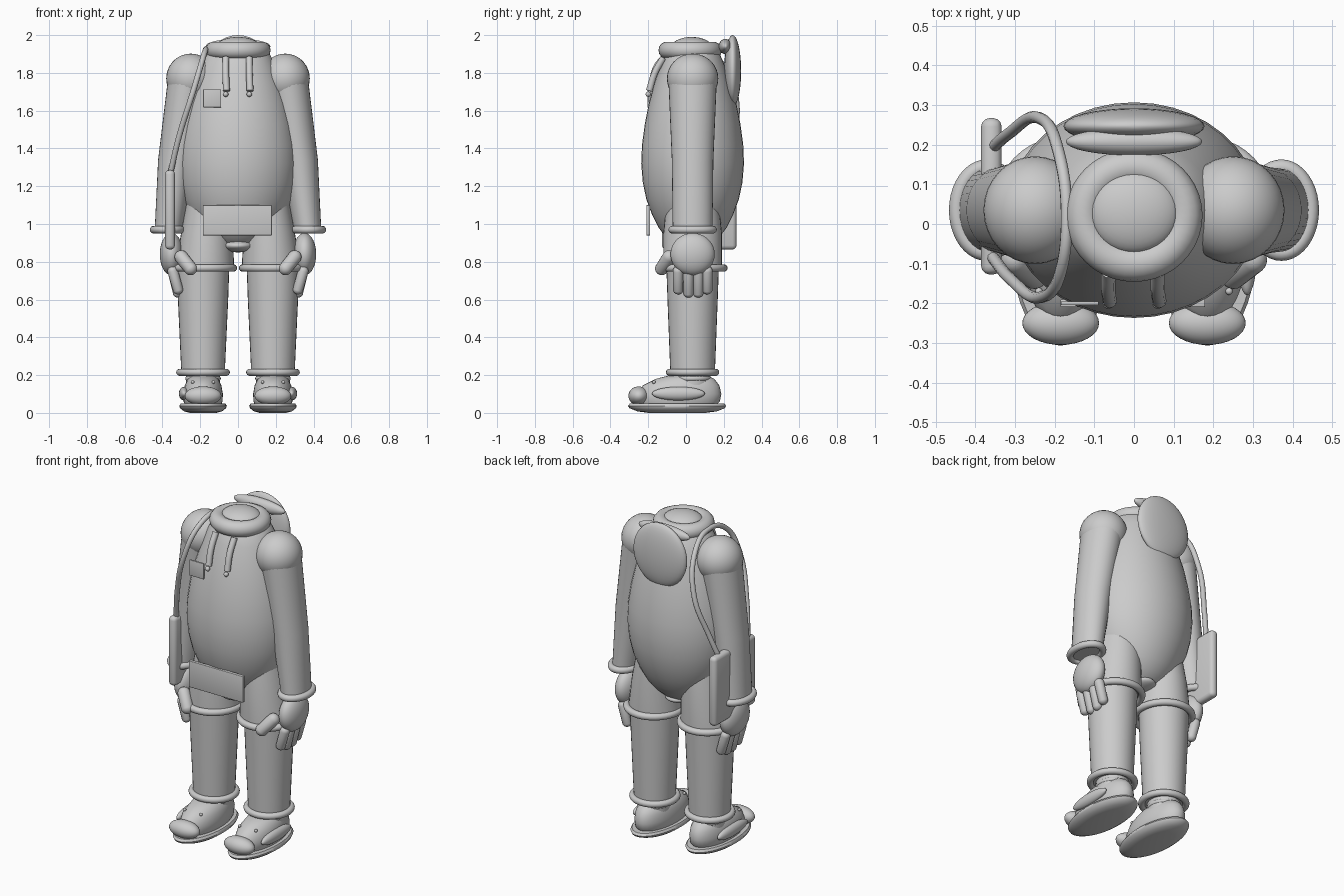
import bpy, bmesh, math
from mathutils import Vector, Matrix

if "Cube" in bpy.data.objects:
    bpy.data.objects.remove(bpy.data.objects["Cube"])

CY = 0.035  # front-to-back centre of the figure
grey = bpy.data.materials.new("light grey")
grey.diffuse_color = (0.6, 0.6, 0.6, 1)
grey.use_nodes = True
grey.node_tree.nodes["Principled BSDF"].inputs["Base Color"].default_value = grey.diffuse_color


def finish(name, bm, angle=50):
    bmesh.ops.recalc_face_normals(bm, faces=bm.faces)
    me = bpy.data.meshes.new(name)
    bm.to_mesh(me)
    bm.free()
    ob = bpy.data.objects.new(name, me)
    bpy.context.collection.objects.link(ob)
    me.materials.append(grey)
    bpy.context.view_layer.objects.active = ob
    ob.select_set(True)
    bpy.ops.object.shade_smooth_by_angle(angle=math.radians(angle))
    ob.select_set(False)
    return ob


def loft(name, rings, n=32):
    """Stacked ellipses: (cx, cy, z, rx, ry), capped at both ends."""
    bm = bmesh.new()
    loops = []
    for cx, cy, z, rx, ry in rings:
        loops.append([bm.verts.new((cx + rx * math.cos(2 * math.pi * i / n),
                                    cy + ry * math.sin(2 * math.pi * i / n), z)) for i in range(n)])
    for a, b in zip(loops, loops[1:]):
        for i in range(n):
            bm.faces.new((a[i], a[(i + 1) % n], b[(i + 1) % n], b[i]))
    bm.faces.new(loops[0])
    bm.faces.new(loops[-1])
    return finish(name, bm)


def ellipsoid(name, loc, rad):
    bm = bmesh.new()
    bmesh.ops.create_uvsphere(bm, u_segments=32, v_segments=18, radius=1)
    bm.transform(Matrix.Translation(loc) @ Matrix.Diagonal((*rad, 1)))
    return finish(name, bm)


def capsule(name, a, b, r):
    a, b = Vector(a), Vector(b)
    bm = bmesh.new()
    bmesh.ops.create_uvsphere(bm, u_segments=20, v_segments=12, radius=r)
    for v in bm.verts:
        if v.co.z > 1e-5:
            v.co.z += (b - a).length
    q = Vector((0, 0, 1)).rotation_difference(b - a)
    bm.transform(Matrix.Translation(a) @ q.to_matrix().to_4x4())
    return finish(name, bm)


def ring(name, loc, rx, ry, r, n=40, m=14):
    bm = bmesh.new()
    g = [[bm.verts.new((loc[0] + (rx + r * math.cos(v)) * math.cos(u),
                        loc[1] + (ry + r * math.cos(v)) * math.sin(u),
                        loc[2] + r * math.sin(v)))
          for v in (2 * math.pi * j / m for j in range(m))]
         for u in (2 * math.pi * i / n for i in range(n))]
    for i in range(n):
        for j in range(m):
            k, l = (i + 1) % n, (j + 1) % m
            bm.faces.new((g[i][j], g[k][j], g[k][l], g[i][l]))
    return finish(name, bm)


def box(name, loc, size, bevel=0.0, tilt=0.0):
    bm = bmesh.new()
    bmesh.ops.create_cube(bm, size=1)
    bm.transform(Matrix.Diagonal((*size, 1)))
    if bevel:
        bmesh.ops.bevel(bm, geom=bm.edges[:], offset=bevel, segments=3, profile=0.5, affect='EDGES')
    bm.transform(Matrix.Translation(loc) @ Matrix.Rotation(tilt, 4, 'X'))
    return finish(name, bm, 35)


def tube(name, pts, r):
    cu = bpy.data.curves.new(name, 'CURVE')
    cu.dimensions = '3D'
    cu.bevel_depth, cu.bevel_resolution, cu.use_fill_caps = r, 3, True
    cu.resolution_u = 8
    sp = cu.splines.new('BEZIER')
    sp.bezier_points.add(len(pts) - 1)
    for p, co in zip(sp.bezier_points, pts):
        p.co = co
        p.handle_left_type = p.handle_right_type = 'AUTO'
    cu.materials.append(grey)
    ob = bpy.data.objects.new(name, cu)
    bpy.context.collection.objects.link(ob)


# Egg-shaped torso, as height and fraction of full width
prof = [(0.87, .2), (0.89, .36), (0.93, .52), (0.98, .66), (1.05, .79), (1.13, .9), (1.22, .97),
        (1.32, 1), (1.42, .985), (1.53, .93), (1.64, .85), (1.74, .75), (1.83, .64), (1.9, .53), (1.94, .4)]
loft("torso", [(0, CY, z, 0.318 * f, 0.272 * f) for z, f in prof], 40)
ellipsoid("crotch", (0, 0.02, 0.885), (0.09, 0.13, 0.035))

# Neck collar, neck dome and hood behind it
ring("collar", (0, 0.022, 1.92), 0.127, 0.122, 0.046)
ellipsoid("neck_dome", (0, 0.03, 1.94), (0.115, 0.105, 0.05))
ellipsoid("hood", (0, 0.247, 1.81), (0.178, 0.045, 0.19))
ellipsoid("hood_rim", (0, 0.208, 1.94), (0.172, 0.035, 0.04))

# Chest badge, waist pouch, drawcords
box("badge", (-0.137, -0.2, 1.665), (0.095, 0.01, 0.095), 0.002)
box("pouch", (-0.003, -0.2, 1.02), (0.365, 0.02, 0.16), 0.003)
for x in (-0.065, 0.06):
    tube("drawcord", [(x, -0.12, 1.88), (x, -0.165, 1.8), (x + .004, -0.195, 1.705)], 0.018)
    ellipsoid("cord_bead", (x, -0.2, 1.687), (0.014, 0.014, 0.014))

# Side pack and its hose over the shoulder
box("side_pack", (-0.36, 0.07, 1.075), (0.052, 0.395, 0.42), 0.022)
tube("hose", [(-0.36, -0.08, 1.26), (-0.31, -0.14, 1.47), (-0.235, -0.185, 1.71),
              (-0.185, -0.12, 1.88), (-0.17, 0.03, 1.925), (-0.19, 0.18, 1.86),
              (-0.24, 0.268, 1.64), (-0.32, 0.225, 1.38), (-0.36, 0.19, 1.25)], 0.015)

for s in (-1, 1):
    # Arm
    ellipsoid("shoulder", (s * 0.25, CY, 1.77), (0.13, 0.136, 0.132))
    loft("arm", [(s * 0.262, CY, 1.76, 0.11, 0.128), (s * 0.325, CY, 1.34, 0.098, 0.11),
                 (s * 0.369, CY, 0.965, 0.072, 0.105)])
    ring("wrist_cuff", (s * 0.372, CY, 0.97), 0.075, 0.108, 0.02)

    # Hand
    ellipsoid("palm", (s * 0.352, CY, 0.84), (0.062, 0.117, 0.112))
    for y, z in ((-0.042, 0.655), (0.013, 0.638), (0.065, 0.638), (0.113, 0.655)):
        capsule("finger", (s * 0.345, y, 0.75), (s * 0.318, y, z), 0.028)
    capsule("thumb", (s * 0.3, -0.09, 0.825), (s * 0.252, -0.128, 0.765), 0.036)

    # Leg
    x = s * 0.185
    loft("thigh", [(s * 0.15, CY, 1.1, 0.125, 0.14), (s * 0.165, CY, 0.95, 0.137, 0.155),
                   (s * 0.175, CY, 0.765, 0.155, 0.155)])
    ring("shorts_hem", (s * 0.18, CY, 0.767), 0.155, 0.165, 0.02)
    loft("shin", [(x, CY, 0.8, 0.14, 0.14), (x, CY, 0.6, 0.133, 0.133), (x, CY, 0.21, 0.115, 0.118)])
    ring("ankle_cuff", (x, CY, 0.215), 0.123, 0.122, 0.019)
    loft("ankle", [(x, CY, 0.1, 0.09, 0.095), (x, CY, 0.22, 0.09, 0.095)])
    ring("ankle_band", (x, CY, 0.182), 0.08, 0.085, 0.014)

    # Shoe
    loft("sole", [(x, -0.047, 0, 0.07, 0.15), (x, -0.047, 0.008, 0.1, 0.21),
                  (x, -0.047, 0.025, 0.122, 0.252), (x, -0.047, 0.037, 0.126, 0.26),
                  (x, -0.047, 0.05, 0.118, 0.25)], 40)
    loft("shoe", [(x, -0.04, 0.03, 0.09, 0.19), (x, -0.038, 0.06, 0.103, 0.217),
                  (x, -0.033, 0.1, 0.105, 0.22), (x, -0.026, 0.145, 0.097, 0.203),
                  (x, -0.005, 0.18, 0.08, 0.155), (x, 0.01, 0.198, 0.055, 0.1)])
    ellipsoid("toe_cap", (x, -0.25, 0.09), (0.097, 0.055, 0.05))
    ellipsoid("shoe_patch", (s * 0.285, -0.04, 0.102), (0.028, 0.14, 0.036))
    for d in (-0.055, 0.055):
        ellipsoid("lace_stud", (x + d, -0.17, 0.163), (0.009, 0.009, 0.009))
